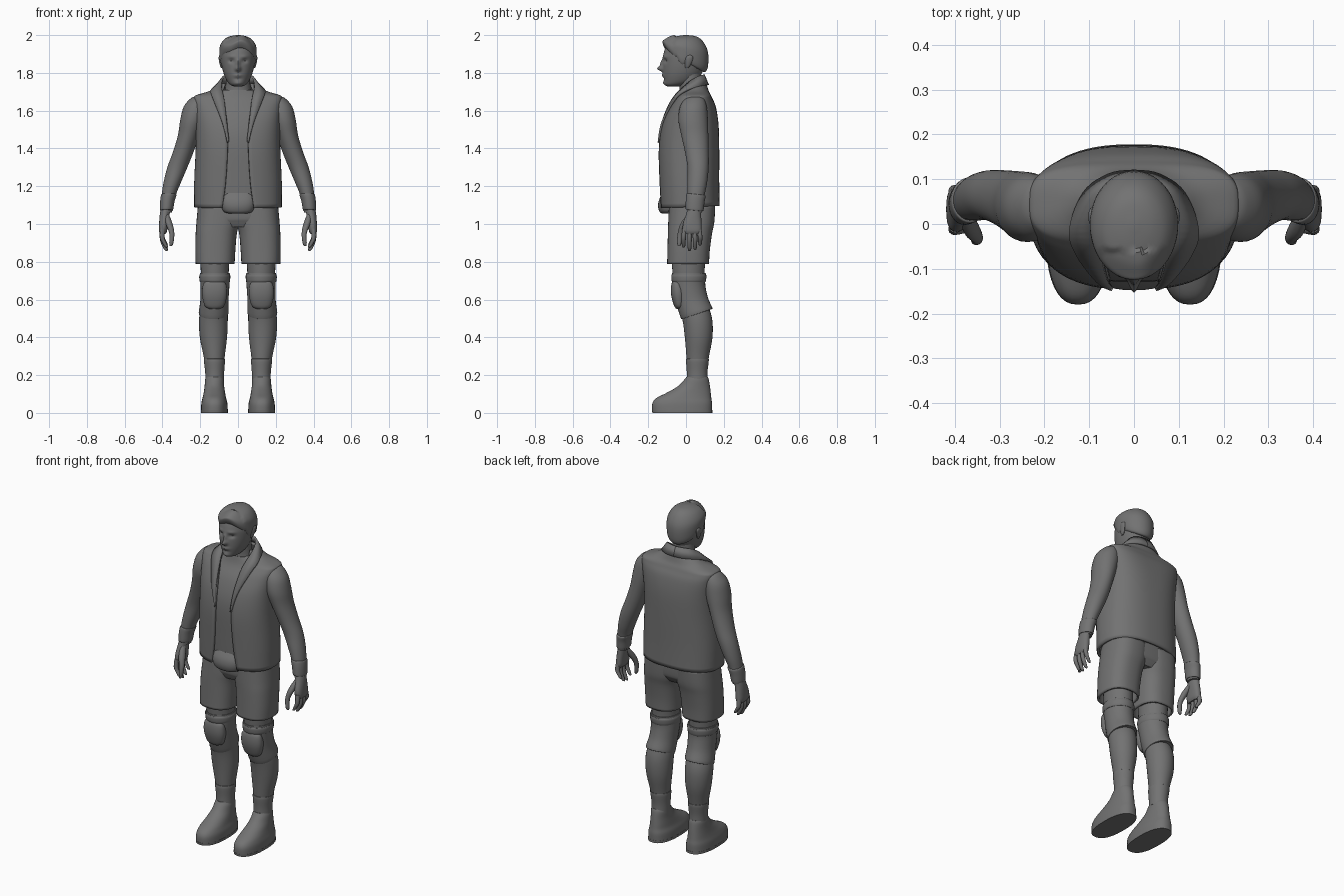
import bpy, bmesh, math
from mathutils import Vector

grey = bpy.data.materials.new("dark_grey")
grey.diffuse_color = (.17, .17, .17, 1)


def spline(rows, steps):
    """Catmull-Rom through rows of equal length numbers."""
    out = []
    for i in range(len(rows) - 1):
        p = [rows[max(i - 1, 0)], rows[i], rows[i + 1], rows[min(i + 2, len(rows) - 1)]]
        for s in range(steps):
            t = s / steps
            out.append([0.5 * (2 * b + (c - a) * t + (2 * a - 5 * b + 4 * c - d) * t * t
                               + (3 * b - a - 3 * c + d) * t ** 3) for a, b, c, d in zip(*p)])
    return out + [list(rows[-1])]


def finish(name, bm, mirror=False, thick=0, offset=-1):
    bmesh.ops.recalc_face_normals(bm, faces=bm.faces[:])
    me = bpy.data.meshes.new(name)
    bm.to_mesh(me)
    bm.free()
    me.materials.append(grey)
    ob = bpy.data.objects.new(name, me)
    bpy.context.collection.objects.link(ob)
    if thick:
        m = ob.modifiers.new("Solidify", 'SOLIDIFY')
        m.thickness, m.offset = thick, offset
    if mirror:
        ob.modifiers.new("Mirror", 'MIRROR').use_mirror_merge = False
    return ob


def loft(name, rings, seg=32, steps=4, mirror=False, caps=True, thick=0, shape=None):
    """Stack of rings: z, x0, x1, y0, y1, roundness power, slope along y, front gap half-width."""
    default = (0, 0, 0, 0, 0, 2, 0, 0)
    rings = spline([tuple(r) + default[len(r):] for r in rings], steps)
    bm = bmesh.new()
    loops = []
    for z, x0, x1, y0, y1, n, slope, gap in rings:
        cx, cy, rx, ry = (x0 + x1) / 2, (y0 + y1) / 2, abs(x1 - x0) / 2, abs(y1 - y0) / 2
        a0 = math.asin(min(0.95, (gap / rx) ** (n / 2))) if gap > 0 else 0
        row = []
        for i in range(seg + (1 if a0 else 0)):
            a = a0 + (2 * math.pi - 2 * a0) * i / seg
            s, c = math.sin(a), math.cos(a)
            x = cx + rx * math.copysign(abs(s) ** (2 / n), s)
            y = cy - ry * math.copysign(abs(c) ** (2 / n), c)
            v = Vector((x, y, z + slope * (y - cy)))
            row.append(bm.verts.new(shape(v) if shape else v))
        loops.append(row)
    count = len(loops[0])
    closed = count == seg
    for lo, hi in zip(loops, loops[1:]):
        for i in range(count if closed else count - 1):
            j = (i + 1) % count
            bm.faces.new((lo[i], lo[j], hi[j], hi[i]))
    if caps and closed and not thick:
        bm.faces.new(loops[0][::-1])
        bm.faces.new(loops[-1])
    return finish(name, bm, mirror, thick)


# Head: lofted skull with soft bumps for nose, sockets, brows, lips and chin
bumps = [(0, 1.822, .013, .013, -.028), (0, 1.850, .010, .022, -.014),
         (.035, 1.863, .015, .010, .011), (-.035, 1.863, .015, .010, .011),
         (.035, 1.886, .020, .007, -.005), (-.035, 1.886, .020, .007, -.005),
         (0, 1.787, .022, .008, -.007), (0, 1.768, .020, .006, .004), (0, 1.745, .022, .010, -.006)]


def face(v):
    if v.y < -.03:
        v.y += sum(d * math.exp(-((v.x - x) / sx) ** 2 - ((v.z - z) / sz) ** 2)
                   for x, z, sx, sz, d in bumps)
    return v


def hairline(v):
    # sideburns in front of the ears and a brushed fringe
    if v.z < 1.92 and abs(v.x) > .06:
        v.z -= .028 * math.exp(-((v.y + .025) / .025) ** 2)
    if v.y < -.06:
        v.z += .010 * math.cos((v.x - .02) * 45)
    return v


loft("head", [(1.728, -.02, .02, -.098, -.03), (1.738, -.042, .042, -.112, .01),
              (1.76, -.06, .06, -.118, .055), (1.80, -.077, .077, -.122, .085),
              (1.85, -.088, .088, -.122, .102), (1.90, -.091, .091, -.119, .108),
              (1.95, -.082, .082, -.10, .095), (1.98, -.045, .045, -.06, .06),
              (1.987, -.01, .01, -.01, .01)], 96, 8, shape=face)
loft("hair", [(1.866, -.088, .088, -.112, .092, 2, -.6), (1.876, -.094, .094, -.121, .106, 2, -.6),
              (1.90, -.098, .098, -.124, .117, 2, -.5), (1.94, -.096, .096, -.114, .116, 2, -.25),
              (1.975, -.075, .075, -.088, .09, 2, -.1), (1.993, -.045, .045, -.055, .055),
              (2.0, -.008, .008, -.01, .01)], 64, shape=hairline)
loft("ear", [(1.825, .08, .088, -.002, .01), (1.835, .08, .094, -.006, .02), (1.865, .085, .101, -.006, .034),
             (1.885, .085, .102, .0, .036), (1.895, .088, .096, .01, .026)], 16, mirror=True)
loft("neck", [(1.64, -.085, .085, -.05, .10), (1.70, -.07, .07, -.035, .088),
              (1.75, -.064, .064, -.035, .08), (1.82, -.064, .064, -.04, .08)])

# Shirt under the vest, with the loose front hem
loft("shirt", [(1.09, -.20, .20, -.118, .14, 2.4), (1.25, -.20, .20, -.125, .15, 2.4),
               (1.45, -.205, .205, -.128, .15, 2.4), (1.58, -.20, .20, -.095, .14, 2.4),
               (1.66, -.18, .18, -.05, .12), (1.71, -.09, .09, -.035, .09)], 48)
loft("shirt_hem", [(1.055, -.045, .045, -.125, -.06, 2.4), (1.065, -.075, .075, -.14, -.05, 2.4),
                   (1.095, -.088, .088, -.148, -.05, 2.4), (1.13, -.088, .088, -.142, -.05, 2.6),
                   (1.165, -.078, .078, -.122, -.05, 2.8)])

# Open sleeveless vest
loft("vest", [(1.09, -.232, .232, -.138, .178, 2.4, .04, .085),
              (1.22, -.232, .232, -.143, .176, 2.4, .02, .066),
              (1.40, -.224, .224, -.146, .176, 2.5, 0, .055),
              (1.53, -.224, .224, -.126, .172, 2.7, 0, .057),
              (1.62, -.230, .230, -.085, .158, 3, 0, .07),
              (1.664, -.234, .234, -.052, .140, 3.2, 0, .085),
              (1.682, -.222, .222, -.038, .132, 3, 0, .085),
              (1.705, -.15, .15, -.02, .12, 2.4, 0, .08),
              (1.745, -.095, .095, -.01, .108, 2, 0, .07)], 72, thick=.014)

# Fold-over collar and lapels: strip between a neck edge and an outer edge
neck_edge = [(.05, -.138, 1.44), (.06, -.120, 1.55), (.073, -.07, 1.66), (.088, 0, 1.735),
             (.078, .060, 1.778), (.04, .088, 1.788), (0, .094, 1.788)]
outer_edge = [(.054, -.146, 1.43), (.085, -.124, 1.54), (.130, -.063, 1.655), (.143, -.01, 1.702),
              (.110, .068, 1.728), (.055, .108, 1.735), (0, .116, 1.735)]
bm = bmesh.new()
rows = [[bm.verts.new(p) for p in spline(e, 5)] for e in (neck_edge, outer_edge)]
for i in range(len(rows[0]) - 1):
    bm.faces.new((rows[0][i], rows[0][i + 1], rows[1][i + 1], rows[1][i]))
finish("collar", bm, True, .012, 0)

# Arms with wrist cuffs
loft("arm", [(1.674, .18, .232, .02, .08), (1.662, .17, .254, -.006, .096), (1.62, .16, .288, -.032, .110),
             (1.55, .175, .306, -.04, .116), (1.47, .205, .318, -.025, .118), (1.38, .236, .345, -.005, .12),
             (1.30, .268, .374, .008, .12), (1.22, .302, .394, .008, .112), (1.15, .33, .404, .008, .098),
             (1.06, .35, .408, .01, .085)], 32, mirror=True)
loft("wrist_cuff", [(1.072, .348, .411, .002, .088, 2, -.1), (1.078, .343, .414, -.002, .093, 2, -.1),
                    (1.12, .336, .412, -.001, .098, 2, -.1), (1.152, .326, .408, .002, .104, 2, -.1),
                    (1.158, .33, .403, .007, .099, 2, -.1)], 32, mirror=True)

# Hands: palm, four fingers, thumb
loft("palm", [(1.09, .357, .408, .012, .08), (1.05, .362, .414, .0, .08), (1.0, .37, .418, -.016, .082, 2.4),
              (.965, .375, .419, -.016, .082, 2.6), (.948, .383, .413, -.008, .074, 2.6)], 24, mirror=True)
for k, (y, tip) in enumerate([(-.008, .875), (.020, .857), (.046, .863), (.070, .885)]):
    d, h = (y - .03) * .12, .97 - tip
    loft("finger_%d" % (k + 1), [(.975, .386, .412, y - .012, y + .012),
                                 (.97 - h * .45, .389, .414, y + d - .012, y + d + .012),
                                 (tip + .018, .376, .397, y + d - .010, y + d + .010),
                                 (tip + .004, .371, .387, y + d - .007, y + d + .007),
                                 (tip, .374, .380, y + d - .002, y + d + .002)], 12, 3, mirror=True)
loft("thumb", [(1.05, .365, .392, .005, .045), (1.0, .346, .382, -.03, .012), (.95, .337, .364, -.044, -.016),
               (.90, .342, .364, -.047, -.024), (.883, .35, .362, -.042, -.03)], 16, mirror=True)

# Shorts: hips and two open legs
loft("shorts_hips", [(.985, -.16, .16, -.072, .118, 3), (1.01, -.19, .19, -.084, .135, 3),
                     (1.04, -.214, .214, -.092, .146, 2.7), (1.15, -.205, .205, -.095, .15, 2.5)], 48)
loft("shorts_leg", [(.788, .018, .224, -.10, .122, 2.5), (.86, .014, .226, -.098, .126, 2.5),
                    (.95, .006, .224, -.096, .138, 2.5), (1.01, -.01, .22, -.094, .15, 2.5),
                    (1.10, -.02, .212, -.09, .155, 2.5)], 40, mirror=True, thick=.012)

# Legs, knee braces with bands and pads, ankle cuffs
loft("leg", [(.95, .04, .20, -.08, .11), (.78, .048, .198, -.074, .10), (.70, .05, .194, -.066, .098),
             (.60, .054, .19, -.048, .108), (.50, .054, .206, -.02, .138), (.40, .058, .202, -.006, .14),
             (.30, .07, .182, .002, .122), (.22, .076, .171, .008, .11), (.12, .076, .171, .0, .115)],
     mirror=True)
loft("knee_brace", [(.525, .056, .20, -.02, .134, 2, .32), (.53, .05, .208, -.028, .139, 2, .32),
                    (.60, .05, .199, -.054, .116, 2, .12), (.68, .045, .199, -.07, .102),
                    (.735, .043, .202, -.075, .105), (.74, .05, .197, -.07, .10)], mirror=True)
loft("knee_band", [(.692, .05, .193, -.068, .098), (.695, .043, .203, -.075, .105),
                   (.728, .041, .205, -.078, .108), (.731, .05, .198, -.07, .1)], 32, 3, mirror=True)
loft("knee_pad", [(.55, .10, .15, -.05, -.02), (.565, .074, .175, -.062, -.01, 2.2),
                  (.61, .06, .188, -.076, -.004, 2.3), (.65, .058, .19, -.080, -.006, 2.3),
                  (.685, .066, .182, -.076, -.02, 2.2), (.703, .09, .16, -.066, -.03)], mirror=True)
loft("ankle_cuff", [(.17, .074, .173, .004, .114), (.22, .073, .174, .004, .114),
                    (.28, .069, .181, .0, .121), (.287, .076, .175, .008, .115)], mirror=True)

# Shoes
loft("shoe", [(.012, .054, .196, -.179, .138, 2.4), (.05, .056, .194, -.178, .138, 2.4),
              (.078, .063, .188, -.158, .134, 2.3), (.105, .068, .182, -.105, .131, 2.2),
              (.14, .073, .177, -.044, .127), (.175, .075, .174, -.01, .121), (.19, .08, .17, .002, .115)],
     40, mirror=True)
loft("sole", [(0, .053, .197, -.178, .139, 2.4), (.014, .053, .197, -.18, .139, 2.4)], 40, 1, mirror=True)

# Smooth shading with crisp edges
for ob in bpy.data.objects:
    ob.select_set(True)
    bpy.context.view_layer.objects.active = ob
bpy.ops.object.shade_smooth_by_angle(angle=math.radians(40))
